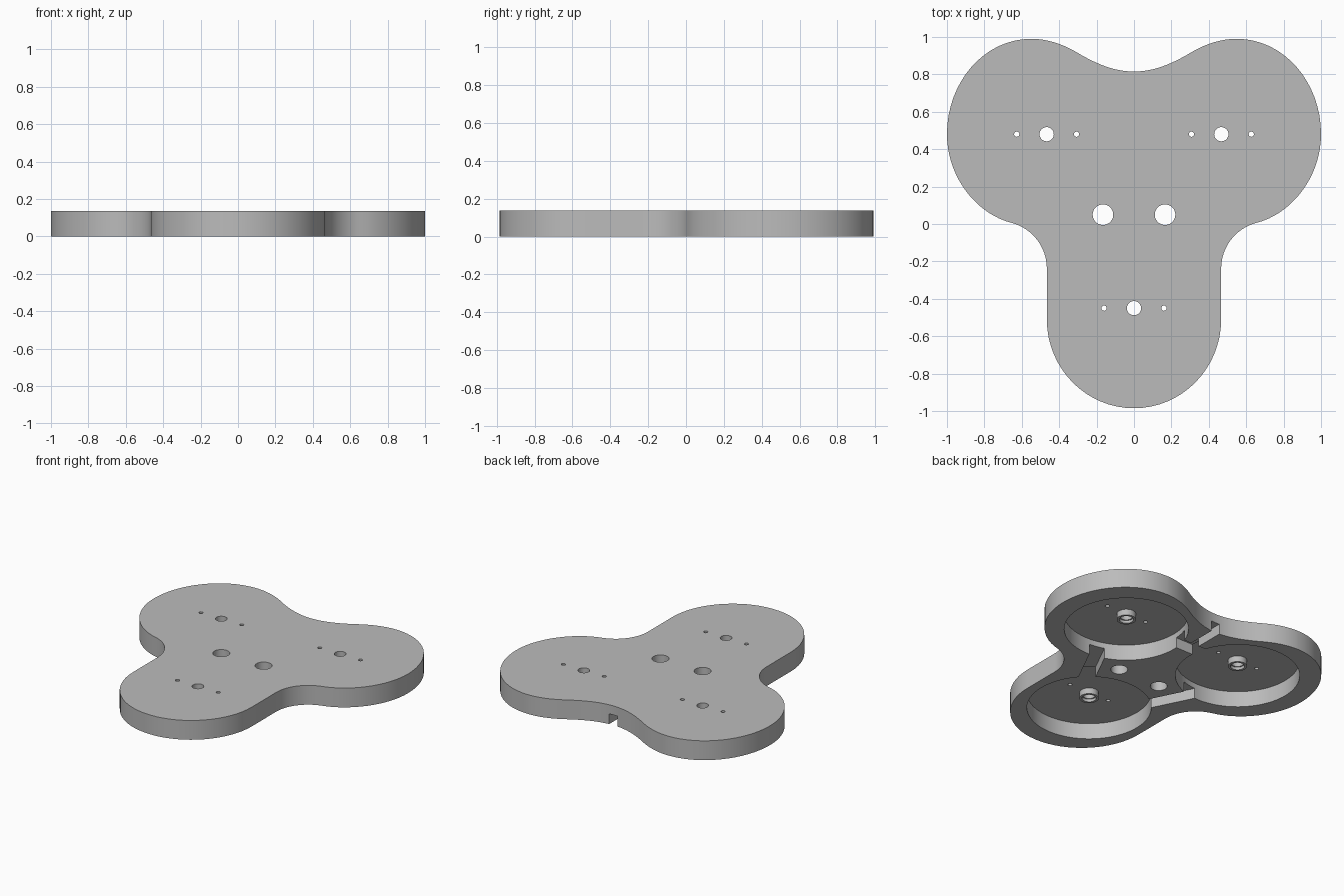
import bpy, bmesh, math
from mathutils import Matrix, Vector
from mathutils.geometry import interpolate_bezier

if "Cube" in bpy.data.objects:
    bpy.data.objects.remove(bpy.data.objects["Cube"])

HEIGHT, FLOOR, SLOT_TOP = 0.137, 0.112, 0.073
HUBS = [(-0.467, 0.48), (0.467, 0.48), (0.0, -0.45)]

grey = bpy.data.materials.new("grey")
grey.diffuse_color = (0.5, 0.5, 0.5, 1)
grey.use_nodes = True
grey.node_tree.nodes["Principled BSDF"].inputs["Base Color"].default_value = grey.diffuse_color


def to_object(name, bm):
    bmesh.ops.recalc_face_normals(bm, faces=bm.faces)
    mesh = bpy.data.meshes.new(name)
    bm.to_mesh(mesh)
    bm.free()
    mesh.materials.append(grey)
    ob = bpy.data.objects.new(name, mesh)
    bpy.context.collection.objects.link(ob)
    return ob


def select(ob):
    bpy.ops.object.select_all(action='DESELECT')
    ob.select_set(True)
    bpy.context.view_layer.objects.active = ob


def cut(target, cutter):
    mod = target.modifiers.new("cut", 'BOOLEAN')
    mod.operation = 'DIFFERENCE'
    mod.solver = 'EXACT'
    mod.object = cutter
    select(target)
    bpy.ops.object.modifier_apply(modifier=mod.name)
    bpy.data.objects.remove(cutter)


def round_cutter(x, y, r, top, sides):
    bm = bmesh.new()
    bmesh.ops.create_cone(bm, cap_ends=True, segments=sides, radius1=r, radius2=r,
                          depth=top + 0.05,
                          matrix=Matrix.Translation((x, y, (top - 0.05) / 2)))
    return to_object("round_cutter", bm)


def slot_cutter(x, y, length, width, angle):
    bm = bmesh.new()
    depth = SLOT_TOP + 0.05
    m = (Matrix.Translation((x, y, (SLOT_TOP - 0.05) / 2))
         @ Matrix.Rotation(angle, 4, 'Z')
         @ Matrix.Diagonal((length, width, depth, 1)))
    bmesh.ops.create_cube(bm, size=1, matrix=m)
    return to_object("slot_cutter", bm)


# Three-lobed plate: right half of the outline as bezier spans, then mirrored
spans = [
    ((0, -0.985), (0.257, -0.985), (0.466, -0.772), (0.466, -0.51)),
    ((0.466, -0.24), (0.466, -0.12), (0.545, -0.025), (0.65, 0.005)),
    ((0.65, 0.005), (0.84, 0.05), (1.0, 0.25), (1.0, 0.48)),
    ((1.0, 0.48), (1.0, 0.76), (0.80, 0.99), (0.55, 0.99)),
    ((0.55, 0.99), (0.46, 0.99), (0.38, 0.96), (0.31, 0.92)),
    ((0.31, 0.92), (0.21, 0.86), (0.11, 0.815), (0, 0.815)),
]
half = []
for span in spans:
    for p in interpolate_bezier(*[Vector((a, b, 0)) for a, b in span], 17):
        if not half or (p - half[-1]).length > 1e-4:
            half.append(p)
outline = half + [Vector((-p.x, p.y, 0)) for p in reversed(half[1:-1])]

bm = bmesh.new()
face = bm.faces.new([bm.verts.new(p) for p in outline])
ext = bmesh.ops.extrude_face_region(bm, geom=[face])
bmesh.ops.translate(bm, vec=(0, 0, HEIGHT),
                    verts=[v for v in ext["geom"] if isinstance(v, bmesh.types.BMVert)])
plate = to_object("plate", bm)

# Round pockets underneath, each with a centre hole and two screw holes
for x, y in HUBS:
    cut(plate, round_cutter(x, y, 0.4, FLOOR, 96))
    cut(plate, round_cutter(x, y, 0.038, 0.3, 32))
    for s in (-1, 1):
        cut(plate, round_cutter(x + s * 0.16, y, 0.014, 0.3, 16))

# Two large middle holes and the slanted wire slots joining the pockets
slant = math.atan2(0.93, 0.467)
for s in (-1, 1):
    cut(plate, round_cutter(s * 0.166, 0.05, 0.055, 0.3, 40))
    cut(plate, slot_cutter(s * (0.2335 + 0.104 * 0.894), 0.015 - 0.104 * 0.449,
                           0.45, 0.106, s * slant))

# Rear wire slot and its outlet through the back edge
cut(plate, slot_cutter(0, 0.557, 0.3, 0.106, 0))
cut(plate, slot_cutter(0, 0.74, 0.34, 0.064, math.pi / 2))

select(plate)
bpy.ops.object.shade_smooth_by_angle(angle=math.radians(30))

# Stepped bosses around the centre holes
profile = [(0.038, FLOOR), (0.038, 0.09), (0.046, 0.09),
           (0.046, 0.07), (0.062, 0.07), (0.062, FLOOR)]
for i, (x, y) in enumerate(HUBS):
    bm = bmesh.new()
    pts = [bm.verts.new((r, 0, z)) for r, z in profile]
    edges = [bm.edges.new(pair) for pair in zip(pts, pts[1:])]
    bmesh.ops.spin(bm, geom=pts + edges, cent=(0, 0, 0), axis=(0, 0, 1),
                   angle=math.tau, steps=32, use_merge=True)
    bmesh.ops.remove_doubles(bm, verts=bm.verts, dist=1e-5)
    boss = to_object(f"boss_{i + 1}", bm)
    boss.location = (x, y, 0)
    # Open ring: make sure its faces point away from the ring's core
    if sum(f.normal.z for f in boss.data.polygons) > 0:
        boss.data.flip_normals()
    select(boss)
    bpy.ops.object.shade_smooth_by_angle(angle=math.radians(30))
